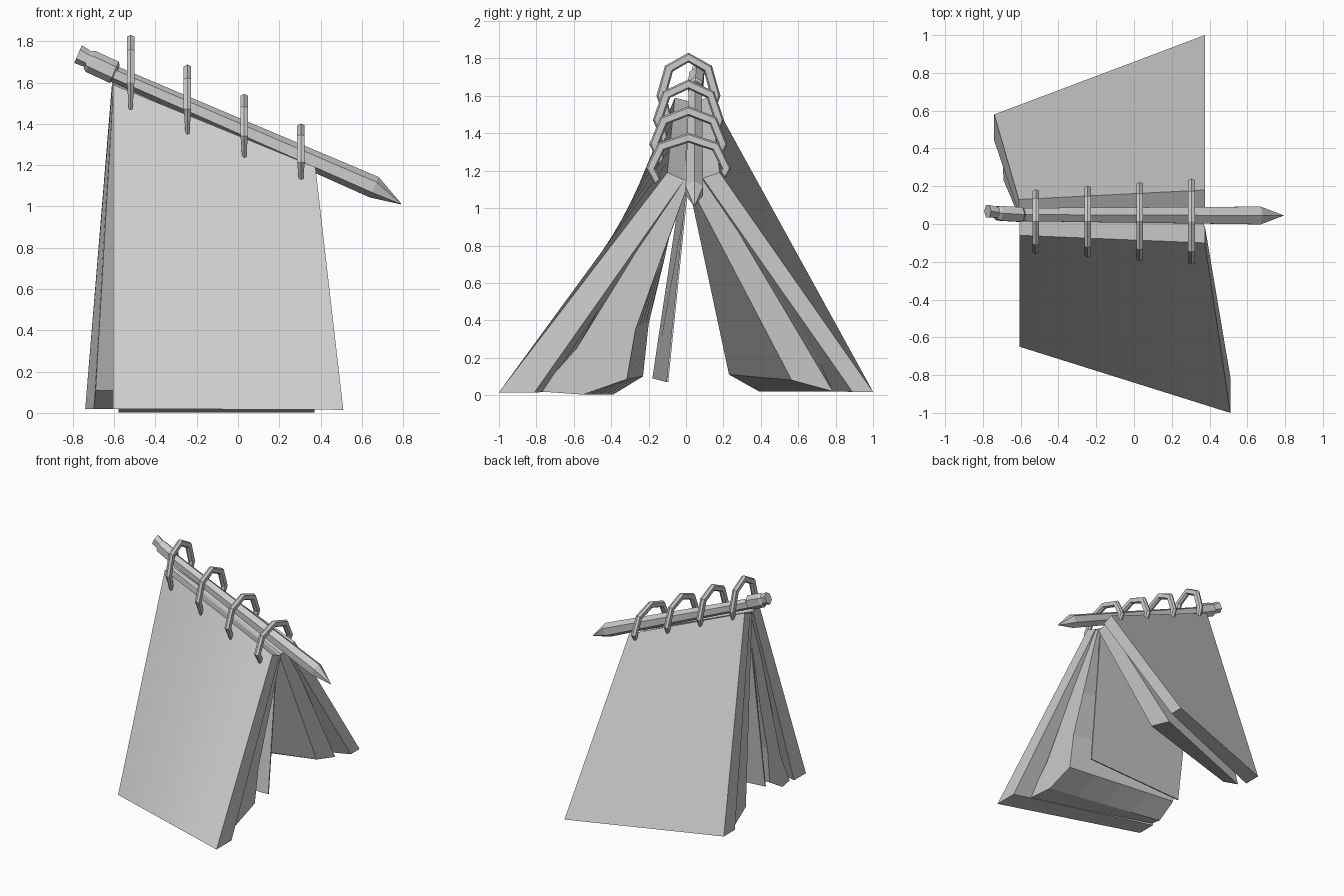
import bpy, bmesh
from mathutils import Vector

if "Cube" in bpy.data.objects:
    bpy.data.objects.remove(bpy.data.objects["Cube"])


def loft(name, loops, cuts=1):
    """Skin matching closed loops and cap both ends; cuts adds in-between loops."""
    bm = bmesh.new()
    full = []
    for a, b in zip(loops, loops[1:]):
        for k in range(cuts):
            full.append([Vector(p).lerp(Vector(q), k / cuts) for p, q in zip(a, b)])
    full.append(loops[-1])
    rows = [[bm.verts.new(p) for p in loop] for loop in full]
    n = len(rows[0])
    for a, b in zip(rows, rows[1:]):
        for i in range(n):
            j = (i + 1) % n
            bm.faces.new((a[i], a[j], b[j], b[i]))
    bm.faces.new(rows[0])
    bm.faces.new(rows[-1])
    bmesh.ops.recalc_face_normals(bm, faces=bm.faces)
    me = bpy.data.meshes.new(name)
    bm.to_mesh(me)
    bm.free()
    ob = bpy.data.objects.new(name, me)
    bpy.context.collection.objects.link(ob)
    return ob


def soften(ob, angle):
    bpy.ops.object.select_all(action='DESELECT')
    ob.select_set(True)
    bpy.context.view_layer.objects.active = ob
    bpy.ops.object.shade_smooth_by_angle(angle=angle)


# Covers: left end section and right end section (outer top, outer bottom, inner bottom, inner top)
front = loft("front_cover", [
    [(-.605, -.06, 1.59), (-.605, -.65, .02), (-.605, -.50, .02), (-.605, .02, 1.57)],
    [(.375, -.10, 1.19), (.51, -1.0, .015), (.51, -.81, .015), (.375, -.01, 1.15)]], 6)
back = loft("back_cover", [
    [(-.61, .13, 1.60), (-.74, .58, .02), (-.74, .44, .02), (-.61, .06, 1.57)],
    [(.375, .18, 1.19), (.375, 1.0, .018), (.375, .89, .018), (.375, .09, 1.16)]])

# Curled front page block, fanned out toward the right
loft("front_pages", [
    [(-.58, y, z) for y, z in ((-.01, 1.55), (-.37, .25), (-.48, .02), (-.39, .003),
                               (-.23, .10), (-.20, .38), (-.11, .75), (.05, 1.55))],
    [(.37, y, z) for y, z in ((-.03, 1.15), (-.585, .25), (-.79, .02), (-.55, .003),
                              (-.316, .085), (-.27, .35), (-.155, .67), (.02, 1.15))]], 4)

# Back page block
loft("back_pages", [
    [(-.605, .09, 1.57), (-.70, .39, .02), (-.69, .23, .11), (-.605, .03, 1.56)],
    [(.36, .11, 1.16), (.31, .785, .02), (.30, .565, .08), (.36, .01, 1.14)]])

# Single page hanging in the middle
loft("loose_page", [
    [(-.58, .03, 1.50), (-.58, -.18, .09), (-.58, -.17, .09), (-.58, .04, 1.50)],
    [(.34, .0, 1.10), (.34, -.105, .07), (.34, -.095, .07), (.34, .01, 1.10)]])

# Binding rings: open arches, flat sides with a ridge inside and out, pointed ends
for k in range(4):
    x, w = -.52 + .275 * k, .145 + .019 * k
    low, high = 1.475 - .121 * k, 1.805 - .143 * k
    h = high - low
    path = [Vector((0, .013 + u * w, low + v * h)) for u, v in
            ((-.74, 0), (-1, .38), (-.72, .82), (0, 1), (.72, .82), (1, .38), (.74, 0))]
    loops = []
    for i, p in enumerate(path):
        t = (path[min(i + 1, 6)] - path[max(i - 1, 0)]).normalized()
        out = Vector((0, -t.z, t.y))
        s = .5 if i in (0, 6) else 1
        loops.append([p + (Vector((x + a * s, 0, 0)) + out * b * (s + 1) / 2) for a, b in
                      ((.018, .017), (0, .026), (-.018, .017),
                       (-.018, -.017), (0, -.026), (.018, -.017))])
    loft("ring_%d" % (k + 1), loops)


# Pen: six-sided profile, ridge on top, swept along its sloped axis
def pen_part(name, stations, flat=1):
    axis = Vector((1.27, -.02, -.55)).normalized()
    side = Vector((0, 1, 0))
    up = side.cross(axis).normalized()
    hexagon = ((0, 1), (.87, .5), (.87, -.5), (0, -1), (-.87, -.5), (-.87, .5))
    loft(name, [[Vector(c) + side * (a * r * flat) + up * (b * r) for a, b in hexagon]
                for c, r in stations])


pen_part("pen_body", [((-.62, .05, 1.65), .04), ((.66, .045, 1.093), .054),
                      ((.79, .045, 1.012), .002)])
pen_part("pen_collar", [((-.73, .058, 1.71), .045), ((-.715, .057, 1.703), .056),
                        ((-.60, .05, 1.65), .056), ((-.59, .05, 1.645), .042)], .8)
pen_part("pen_button", [((-.775, .068, 1.738), .047), ((-.72, .06, 1.71), .04)], .8)

# Slightly twisted cover panels stay smooth, edges sharp
for ob in (front, back):
    soften(ob, .5)
